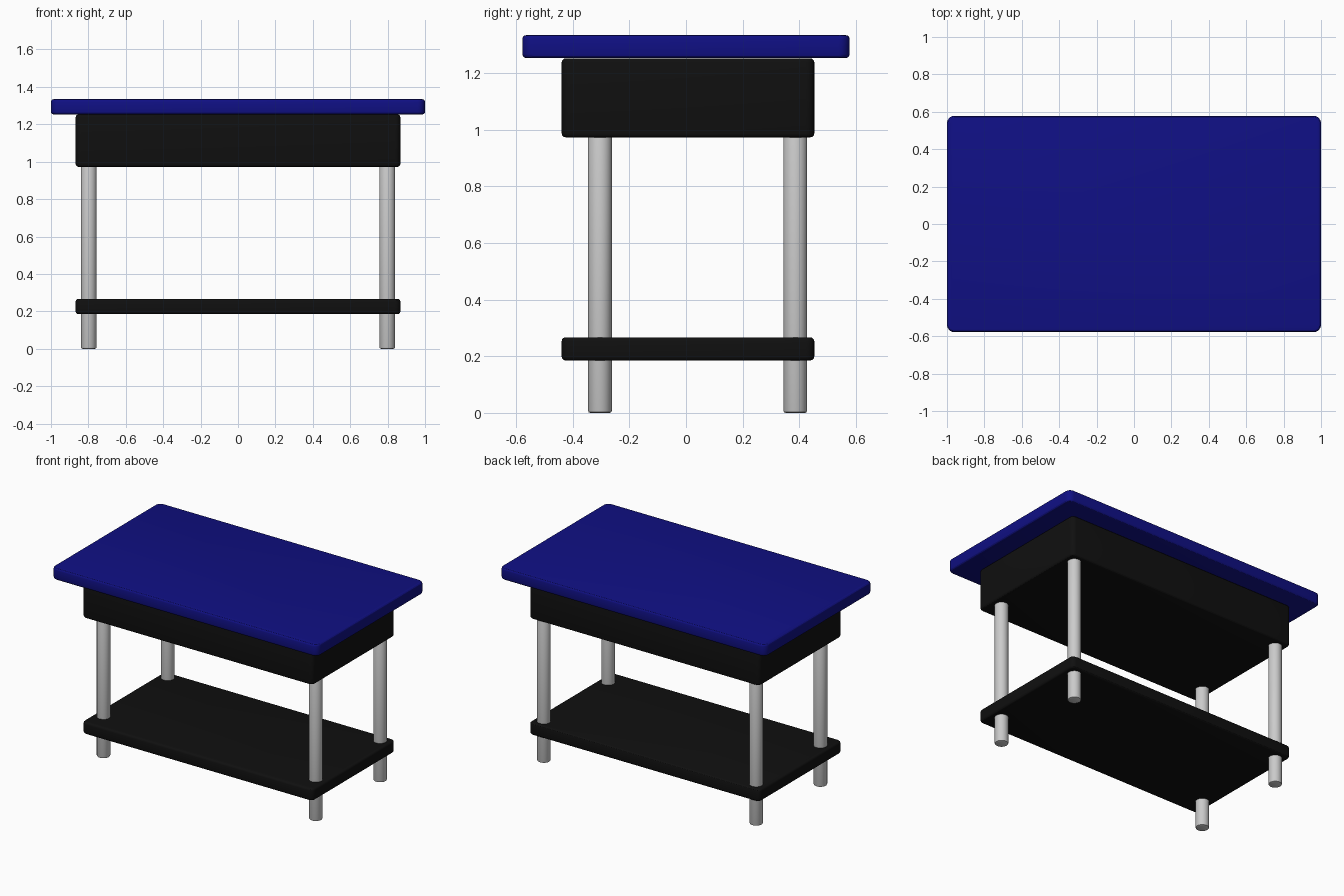
import bpy
import bmesh
from mathutils import Matrix, Vector

if "Cube" in bpy.data.objects:
    bpy.data.objects.remove(bpy.data.objects["Cube"])


def material(name, color):
    mat = bpy.data.materials.new(name)
    mat.diffuse_color = (*color, 1)
    mat.use_nodes = True
    mat.node_tree.nodes["Principled BSDF"].inputs["Base Color"].default_value = mat.diffuse_color
    return mat


def finish(name, bm, mat=None):
    mesh = bpy.data.meshes.new(name)
    bm.to_mesh(mesh)
    bm.free()
    obj = bpy.data.objects.new(name, mesh)
    bpy.context.collection.objects.link(obj)
    if mat:
        mesh.materials.append(mat)
    bpy.ops.object.select_all(action='DESELECT')
    obj.select_set(True)
    bpy.context.view_layer.objects.active = obj
    bpy.ops.object.shade_smooth_by_angle()
    return obj


def bevel_rim(bm, radius, segments=3):
    # Round the edges around the flat top and bottom caps
    rim = [e for e in bm.edges
           if sorted(abs(f.normal.z) > 0.9 for f in e.link_faces) == [False, True]]
    bmesh.ops.bevel(bm, geom=rim, offset=radius, segments=segments,
                    profile=0.5, affect='EDGES', clamp_overlap=True)


def slab(name, lo, hi, mat, corner=0.04, rim=0.014):
    lo, hi = Vector(lo), Vector(hi)
    bm = bmesh.new()
    bmesh.ops.create_cube(bm, size=1, matrix=Matrix.Translation((lo + hi) / 2)
                          @ Matrix.Diagonal((*(hi - lo), 1)))
    uprights = [e for e in bm.edges
                if abs(e.verts[0].co.z - e.verts[1].co.z) > 1e-4]
    bmesh.ops.bevel(bm, geom=uprights, offset=corner, segments=5,
                    profile=0.5, affect='EDGES')
    bm.normal_update()
    bevel_rim(bm, rim)
    return finish(name, bm, mat)


def leg(name, x, y, top=1.1, radius=0.042):
    bm = bmesh.new()
    bmesh.ops.create_cone(bm, cap_ends=True, segments=32, radius1=radius,
                          radius2=radius, depth=top,
                          matrix=Matrix.Translation((x, y, top / 2)))
    bm.normal_update()
    bevel_rim(bm, 0.008, 2)
    return finish(name, bm)


blue = material("blue_paint", (0.005, 0.005, 0.23))
black = material("black_paint", (0.005, 0.005, 0.005))

# Table top, deep body below it and lower shelf
slab("table_top", (-1, -0.578, 1.253), (1, 0.578, 1.334), blue)
slab("body", (-0.868, -0.439, 0.973), (0.868, 0.453, 1.252), black, corner=0.03)
slab("lower_shelf", (-0.868, -0.439, 0.185), (0.868, 0.453, 0.267), black, corner=0.03)

# Four round legs
for depth_name, y in (("front", -0.304), ("back", 0.386)):
    for side_name, x in (("left", -0.798), ("right", 0.798)):
        leg(f"{depth_name}_{side_name}_leg", x, y)
